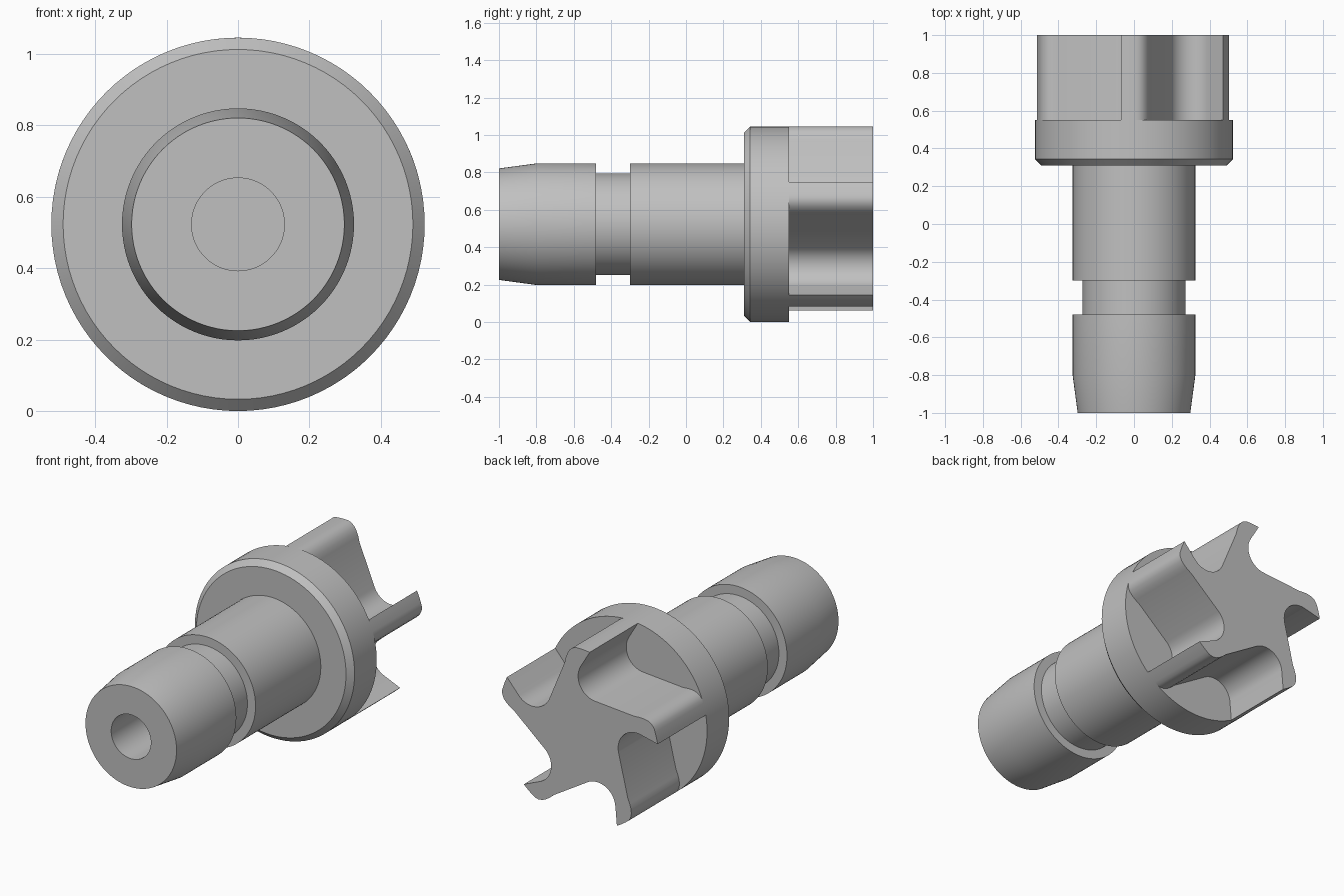
import bpy, bmesh, math
from mathutils import Vector, Matrix

if "Cube" in bpy.data.objects:
    bpy.data.objects.remove(bpy.data.objects["Cube"], do_unlink=True)

R = 0.523          # flange and tooth radius, also the axis height
TEETH = 5
STEP = math.tau / TEETH

steel = bpy.data.materials.new("steel_grey")
steel.use_nodes = True
steel.diffuse_color = (0.53, 0.53, 0.53, 1)
bsdf = steel.node_tree.nodes["Principled BSDF"]
bsdf.inputs["Base Color"].default_value = (0.53, 0.53, 0.53, 1)
bsdf.inputs["Roughness"].default_value = 0.5


def finish(bm, name):
    bmesh.ops.recalc_face_normals(bm, faces=bm.faces)
    mesh = bpy.data.meshes.new(name)
    bm.to_mesh(mesh)
    bm.free()
    mesh.materials.append(steel)
    ob = bpy.data.objects.new(name, mesh)
    bpy.context.collection.objects.link(ob)
    ob.location.z = R
    bpy.ops.object.select_all(action='DESELECT')
    ob.select_set(True)
    bpy.context.view_layer.objects.active = ob
    bpy.ops.object.shade_smooth_by_angle(angle=math.radians(25))
    return ob


def lathe(name, profile):
    """Revolve (radius, y) points around the y axis."""
    bm = bmesh.new()
    verts = [bm.verts.new((r, y, 0)) for r, y in profile]
    edges = [bm.edges.new(pair) for pair in zip(verts, verts[1:])]
    bmesh.ops.spin(bm, geom=verts + edges, cent=(0, 0, 0), axis=(0, 1, 0),
                   angle=math.tau, steps=96, use_duplicate=False)
    bmesh.ops.remove_doubles(bm, verts=bm.verts, dist=1e-4)
    return finish(bm, name)


def polar(r, degrees):
    a = math.radians(degrees)
    return Vector((r * math.cos(a), r * math.sin(a)))


# Shank with blind bore, tapered nose, ring groove and chamfered flange
lathe("shank_and_flange", [
    (0, -0.4), (0.13, -0.4), (0.13, -1), (0.298, -1), (0.325, -0.8),
    (0.325, -0.48), (0.272, -0.48), (0.272, -0.3), (0.325, -0.3),
    (0.325, 0.31), (0.49, 0.31), (R, 0.343), (R, 0.55), (0, 0.55)])

# One tooth: flush land, rounded shoulder, then the round hooked gullet
tooth = [polar(R, a) for a in (0, 2.5, 5, 7.5, 10)]
tooth += [polar(r, a) for r, a in
          ((0.516, 12.5), (0.5, 15), (0.478, 17), (0.453, 18.8), (0.425, 20.5))]
turn = Matrix.Rotation(STEP, 2)
gullet_centre = Vector((0.37, -0.065))
ARC = 18
for i in range(ARC + 1):
    point = gullet_centre + polar(0.12, 183 - (183 - 67) * i / ARC)
    tooth.append(turn @ point)

# Five-toothed cutter head
bm = bmesh.new()
outline = []
for k in range(TEETH):
    spin = Matrix.Rotation(k * STEP + math.radians(10.3), 2)
    for p in tooth:
        q = spin @ p
        outline.append(bm.verts.new((-q.x, 1, q.y)))
back = bm.faces.new(outline)
grown = bmesh.ops.extrude_face_region(bm, geom=[back], use_keep_orig=True)
moved = [v for v in grown["geom"] if isinstance(v, bmesh.types.BMVert)]
bmesh.ops.translate(bm, verts=moved, vec=(0, -0.45, 0))
finish(bm, "cutter_head")
